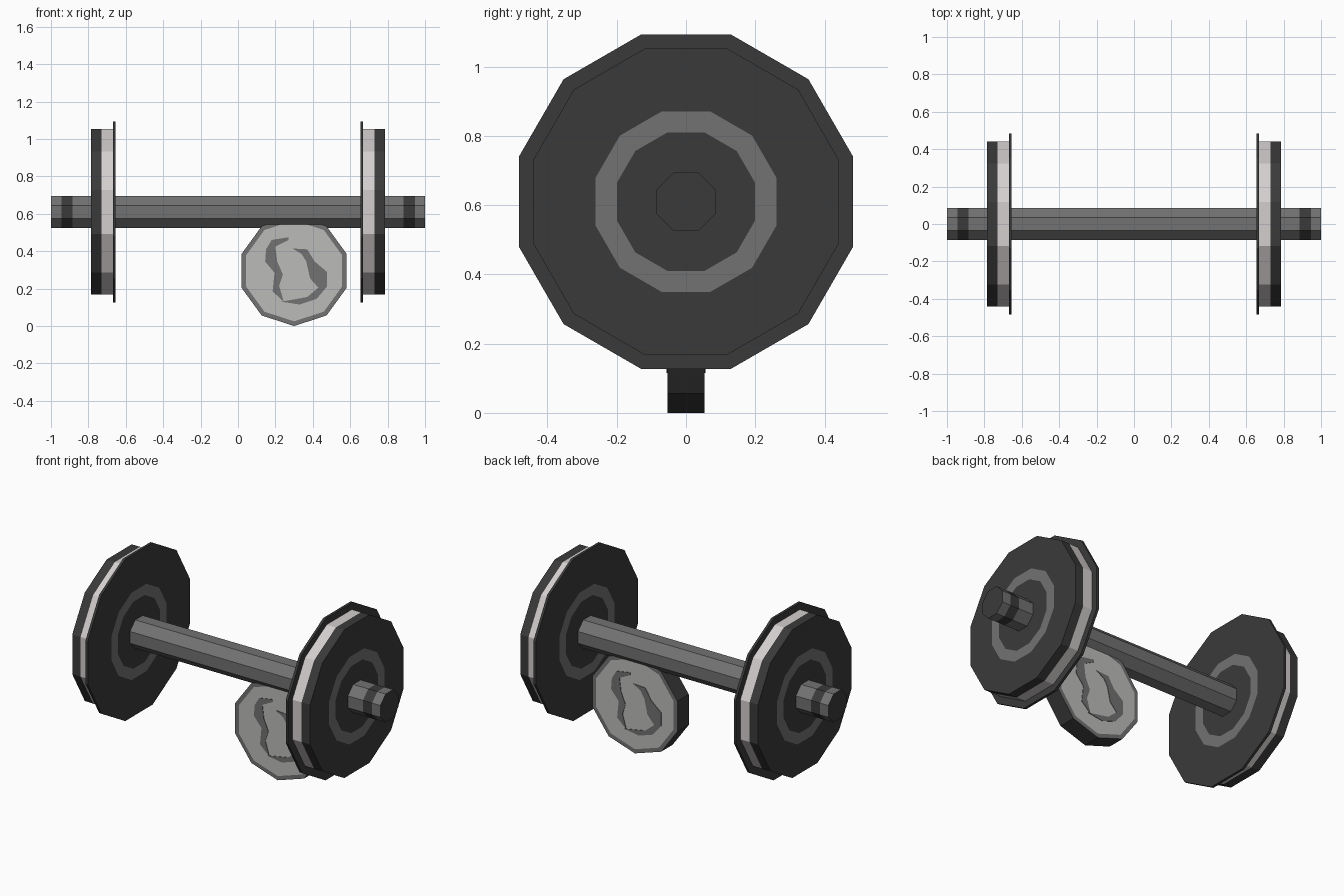
import bpy, bmesh, math
from mathutils import Matrix

if "Cube" in bpy.data.objects:
    bpy.data.objects.remove(bpy.data.objects["Cube"])


def material(name, r, g, b):
    m = bpy.data.materials.new(name)
    m.diffuse_color = (r, g, b, 1)
    m.use_nodes = True
    m.node_tree.nodes["Principled BSDF"].inputs["Base Color"].default_value = m.diffuse_color
    return m


DARK = material("dark iron", 0.042, 0.042, 0.042)
GREY = material("worn grey", 0.17, 0.168, 0.168)
LIGHT = material("light grey", 0.50, 0.50, 0.49)
STEEL = material("polished steel", 0.66, 0.62, 0.62)
MATS = [DARK, GREY, LIGHT, STEEL]
AXLE_Z = 0.61


def finish(name, bm, matrix):
    bmesh.ops.recalc_face_normals(bm, faces=bm.faces[:])
    bm.transform(matrix)
    me = bpy.data.meshes.new(name)
    bm.to_mesh(me)
    bm.free()
    for m in MATS:
        me.materials.append(m)
    ob = bpy.data.objects.new(name, me)
    bpy.context.collection.objects.link(ob)
    return ob


def lathe(name, profile, sides, phase, caps, matrix, flip=1):
    """Turn (x, radius, material of the band that follows) around the x axis."""
    bm = bmesh.new()
    rings = []
    for x, r, _ in profile:
        ring = []
        for i in range(sides):
            a = math.radians(phase) + 2 * math.pi * i / sides
            ring.append(bm.verts.new((flip * x, r * math.cos(a), r * math.sin(a))))
        rings.append(ring)
    for k in range(len(rings) - 1):
        p, q = rings[k], rings[k + 1]
        for i in range(sides):
            j = (i + 1) % sides
            bm.faces.new((p[i], p[j], q[j], q[i])).material_index = profile[k][2]
    for ring, mat in zip((rings[0], rings[-1]), caps):
        bm.faces.new(ring).material_index = mat
    return finish(name, bm, matrix)


def plate(name, outline, mat, thickness, matrix):
    """Thin plate in the xz plane, extruded towards -y."""
    bm = bmesh.new()
    face = bm.faces.new([bm.verts.new((x, 0, z)) for x, z in outline])
    ext = bmesh.ops.extrude_face_region(bm, geom=[face])
    for v in ext["geom"]:
        if isinstance(v, bmesh.types.BMVert):
            v.co.y -= thickness
    for f in bm.faces:
        f.material_index = mat
    return finish(name, bm, matrix)


at_axle = Matrix.Translation((0, 0, AXLE_Z))

# Axle with dark journal bands near both ends
R = 0.092
lathe("axle", [(-1, R, 1), (-0.945, R, 0), (-0.885, R, 1), (0.885, R, 0),
               (0.945, R, 1), (1, R, 1)], 8, 22.5, (0, 0), at_axle)

# Flanged wheels: worn ring on both discs, bright running band on the tread
wheel = [(0.654, 0.207, 1), (0.654, 0.27, 0), (0.654, 0.5, 0), (0.669, 0.5, 0),
         (0.669, 0.458, 3), (0.73, 0.458, 0), (0.785, 0.458, 0),
         (0.785, 0.27, 1), (0.785, 0.207, 0)]
for side, flip in (("left", -1), ("right", 1)):
    lathe(side + "_wheel", wheel, 12, 15, (0, 0), at_axle, flip)

# Hanging drum below the axle, with a narrow grey rim around each light face
drum_pos = Matrix.Translation((0.3, 0, 0.295))
lathe("drum", [(-0.054, 0.27, 1), (-0.054, 0.295, 0), (0.054, 0.295, 1),
               (0.054, 0.27, 1)], 10, -90, (2, 2),
      drum_pos @ Matrix.Rotation(math.pi / 2, 4, 'Z'))

# Worn marks on both drum faces, relative to the drum centre
left_mark = [(-0.03, 0.18), (-0.03, 0.165), (-0.10, 0.13), (-0.09, 0.05),
             (-0.06, -0.02), (-0.08, -0.08), (-0.055, -0.165), (-0.115, -0.11),
             (-0.105, -0.01), (-0.155, 0.05), (-0.15, 0.115), (-0.12, 0.165)]
right_mark = [(-0.01, 0.12), (0.07, 0.115), (0.11, 0.05), (0.175, -0.005),
              (0.175, -0.085), (0.12, -0.15), (0.03, -0.18), (-0.07, -0.165),
              (0.07, -0.14), (0.13, -0.09), (0.085, -0.04), (0.065, 0.05),
              (0.04, 0.09)]
for side, turn in (("front", 0), ("back", math.pi)):
    m = drum_pos @ Matrix.Rotation(turn, 4, 'Z') @ Matrix.Translation((0, -0.053, 0))
    plate(side + "_left_mark", left_mark, 1, 0.004, m)
    plate(side + "_right_mark", right_mark, 1, 0.004, m)
